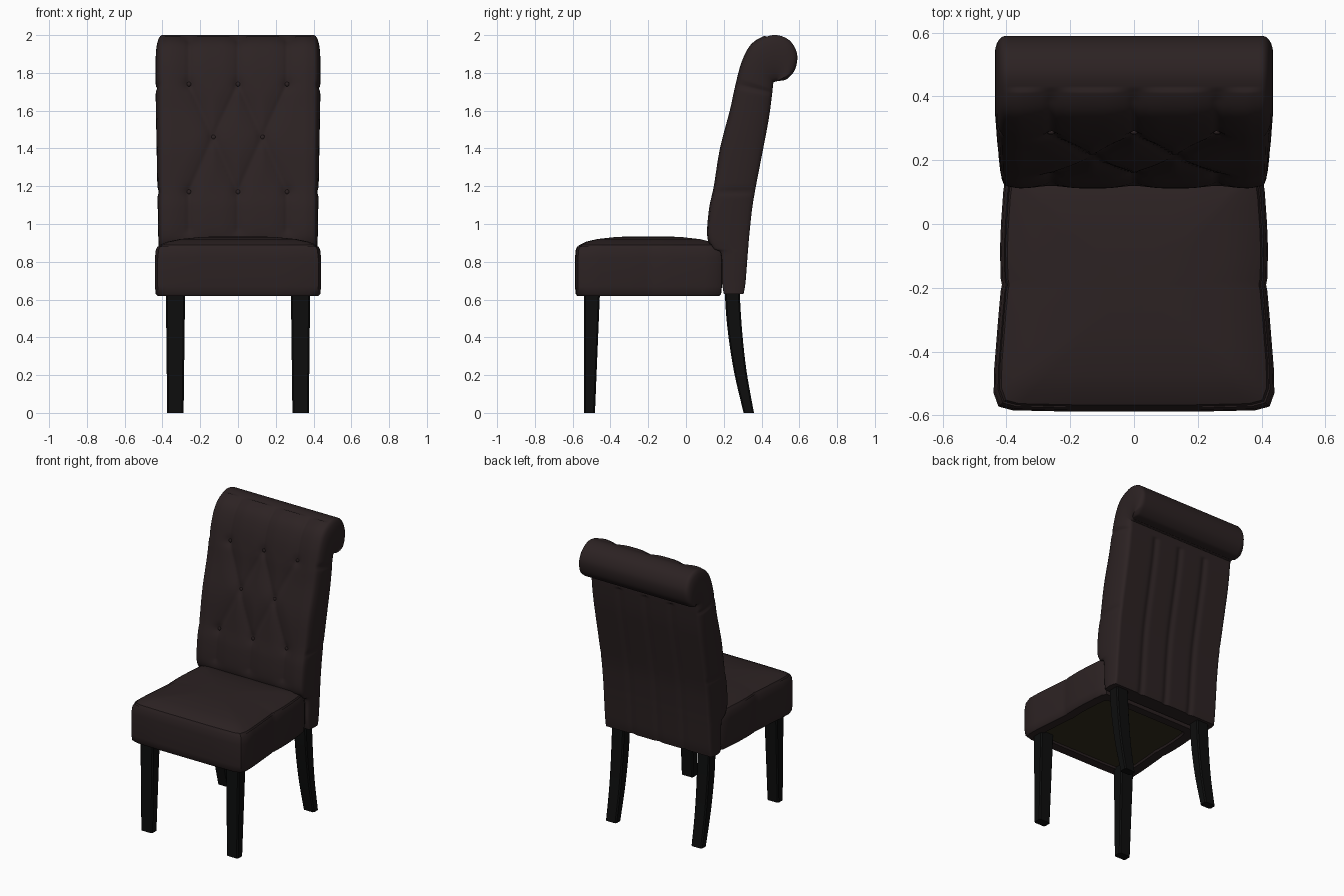
import bpy, bmesh, math
from mathutils import Vector

if "Cube" in bpy.data.objects:
    bpy.data.objects.remove(bpy.data.objects["Cube"])


def material(name, rgb):
    m = bpy.data.materials.new(name)
    m.diffuse_color = (*rgb, 1)
    m.use_nodes = True
    m.node_tree.nodes["Principled BSDF"].inputs["Base Color"].default_value = m.diffuse_color
    return m


LEATHER = material("dark brown leather", (0.025, 0.016, 0.0165))
WOOD = material("black wood", (0.004, 0.0042, 0.0042))
LINING = material("olive lining", (0.034, 0.027, 0.013))


def loft(name, rings, mats, angle=40):
    """Skin a list of closed rings and cap both ends."""
    bm = bmesh.new()
    vr = [[bm.verts.new(p) for p in r] for r in rings]
    n = len(rings[0])
    for a, b in zip(vr, vr[1:]):
        for i in range(n):
            j = (i + 1) % n
            bm.faces.new((a[i], a[j], b[j], b[i]))
    bm.faces.new(vr[0][::-1])
    bm.faces.new(vr[-1])
    bmesh.ops.recalc_face_normals(bm, faces=bm.faces[:])
    me = bpy.data.meshes.new(name)
    bm.to_mesh(me)
    bm.free()
    for m in mats:
        me.materials.append(m)
    ob = bpy.data.objects.new(name, me)
    bpy.context.collection.objects.link(ob)
    smooth(ob, angle)
    return ob


def smooth(ob, angle):
    bpy.ops.object.select_all(action='DESELECT')
    bpy.context.view_layer.objects.active = ob
    ob.select_set(True)
    bpy.ops.object.shade_smooth_by_angle(angle=math.radians(angle))


def spline(pts, steps):
    """Catmull-Rom through the points."""
    pts = [Vector(p) for p in pts]
    out = []
    for i in range(len(pts) - 1):
        a, b, c, d = pts[max(i - 1, 0)], pts[i], pts[i + 1], pts[min(i + 2, len(pts) - 1)]
        for k in range(steps):
            t = k / steps
            out.append(0.5 * (2 * b + (c - a) * t + (2 * a - 5 * b + 4 * c - d) * t * t
                              + (3 * b - a - 3 * c + d) * t ** 3))
    return out + [pts[-1]]


# Seat: tapered outline stacked into a cushion with a crowned top
half = [(0, -.588), (.2, -.588), (.38, -.584), (.425, -.572), (.44, -.53), (.438, -.45),
        (.426, -.3), (.418, -.21), (.414, -.19), (.418, -.17), (.42, -.08), (.417, 0),
        (.41, .1), (.402, .16), (.385, .188), (.2, .19), (0, .19)]
outline = half + [(-x, y) for x, y in half[-2:0:-1]]
layers = [(.634, .8), (.622, .82), (.62, .97), (.63, .99), (.67, 1), (.82, 1), (.865, .988),
          (.882, .968), (.876, .958), (.888, .945), (.906, .85), (.92, .7), (.931, .45), (.935, .2)]
CY = -.2
seat = loft("seat", [[(x * s, CY + (y - CY) * s, z) for x, y in outline] for z, s in layers],
            [LEATHER, LINING])
for p in seat.data.polygons:
    if p.normal.z < -.9 and p.center.z > .63:
        p.material_index = 1

# Backrest: rungs of (front y, front z, rear y, rear z), rising and curling into the top roll
rungs = [(.20, .63, .305, .63), (.19, .70, .315, .69), (.186, .84, .325, .82), (.145, .872, .33, .88),
         (.12, .94, .335, .94), (.13, 1.08, .35, 1.08), (.155, 1.2, .37, 1.2),
         (.188, 1.4, .403, 1.37), (.24, 1.6, .437, 1.55), (.266, 1.72, .455, 1.68),
         (.30, 1.85, .462, 1.745), (.345, 1.94, .468, 1.752), (.41, 1.985, .472, 1.753),
         (.48, 2.0, .476, 1.754), (.55, 1.97, .478, 1.755), (.588, 1.90, .48, 1.755),
         (.578, 1.82, .481, 1.756), (.535, 1.768, .482, 1.756), (.487, 1.757, .483, 1.756)]
path = spline(rungs, 9)

# Tufting layout in (x, z)
buttons = [(x, z) for z in (1.17, 1.74) for x in (-.26, 0, .26)] + [(-.13, 1.46), (.13, 1.46)]
creases = [((x, z), (m, 1.46)) for m in (-.13, .13) for x in (m - .13, m + .13) for z in (1.17, 1.74)]
creases += [((x, 1.17), (x, .97)) for x in (-.26, 0, .26)]
creases += [((x, 1.74), (x, 1.97)) for x in (-.26, 0, .26)]


def seg_dist(p, a, b):
    a, b = Vector(a), Vector(b)
    t = max(0, min(1, (p - a).dot(b - a) / (b - a).length_squared))
    return (p - a - (b - a) * t).length


def tuft(x, z):
    """Inward depth of the tufted front at a point."""
    p = Vector((x, z))
    d = min(seg_dist(p, a, b) for a, b in creases)
    k = min((p - Vector(b)).length for b in buttons)
    return (.007 * math.exp(-(d / .012) ** 2) + .012 * math.exp(-(d / .05) ** 2)
            + .01 * math.exp(-(k / .03) ** 2) - .008)


NX, NS, W = 72, 9, .402
xs = [-W + 2 * W * i / NX for i in range(NX + 1)]
rings = []
for i, r in enumerate(path):
    f, b = Vector((r[0], r[1])), Vector((r[2], r[3]))
    axis = (b - f).normalized()
    on_front = i > 30 and r[0] < .42
    on_rear = r[3] < 1.7
    ring = []
    for x in xs:
        edge = min(1, (W - abs(x)) / .04)
        q = f + axis * (tuft(x, r[1]) * edge if on_front else 0)
        ring.append((x, q.x, q.y))
    # bulged sides, pinched at the two cross seams
    pinch = 1 - .3 * max(math.exp(-((r[1] - s) / .015) ** 2) for s in (1.17, 1.74))
    swell = (.016 + .018 * max(0, min(1, (r[1] - .7) / 1.0))) * min(1, (b - f).length / .1)

    def side(t):
        q = f.lerp(b, t)
        return swell * pinch * math.sqrt(4 * t * (1 - t)), q
    ts = [.5 - .5 * math.cos(math.pi * k / (NS + 1)) for k in range(1, NS + 1)]
    for t in ts:
        s, q = side(t)
        ring.append((W + s, q.x, q.y))
    for x in reversed(xs):
        groove = .009 * max(math.exp(-((x - c) / .02) ** 2) for c in (-.2, 0, .2)) if on_rear else 0
        q = b - axis * groove
        ring.append((x, q.x, q.y))
    for t in reversed(ts):
        s, q = side(t)
        ring.append((-W - s, q.x, q.y))
    rings.append(ring)
loft("backrest", rings, [LEATHER], 50)

# Tuft buttons
for x, z in buttons:
    r = min(path[:110], key=lambda v: abs(v[1] - z))
    bpy.ops.mesh.primitive_uv_sphere_add(segments=12, ring_count=8, radius=.012,
                                         location=(x, r[0] + .018, z))
    ob = bpy.context.object
    ob.name = "tuft_button"
    ob.scale.y = .6
    ob.data.materials.append(LEATHER)
    smooth(ob, 60)


# Legs: chamfered square sections, mirrored left and right
def leg(name, sections, sx):
    rings = []
    for z, y0, y1, x0, x1 in sections:
        c = .008
        pts = [(x0 + c, y0), (x1 - c, y0), (x1, y0 + c), (x1, y1 - c),
               (x1 - c, y1), (x0 + c, y1), (x0, y1 - c), (x0, y0 + c)]
        rings.append([(sx * x, y, z) for x, y in pts])
    loft(name, rings, [WOOD], 35)


front = [(0, -.54, -.482, .288, .375), (.65, -.54, -.455, .28, .382)]
rear = spline([(0, .305, .36, .29, .372), (.18, .262, .327, .288, .374), (.33, .235, .307, .286, .376),
               (.5, .214, .292, .284, .378), (.65, .205, .284, .284, .378)], 4)
for sx, tag in ((-1, "left"), (1, "right")):
    leg("front_leg_" + tag, front, sx)
    leg("rear_leg_" + tag, rear, sx)
